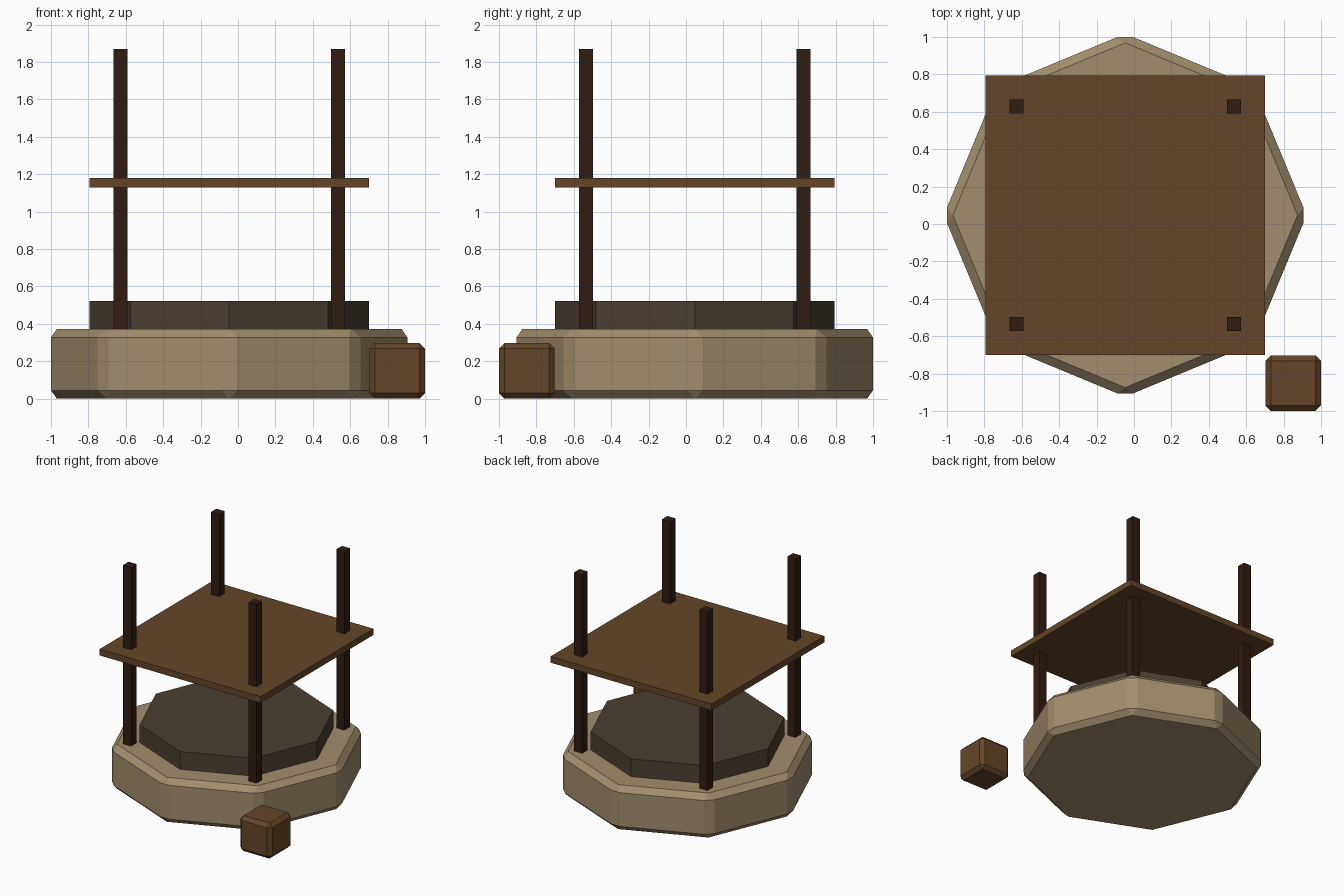
import bpy
from math import pi

if "Cube" in bpy.data.objects:
    bpy.data.objects.remove(bpy.data.objects["Cube"])

CX, CY = -0.047, 0.047   # centre of the stone ring and posts


def material(name, rgb):
    m = bpy.data.materials.new(name)
    m.diffuse_color = (*rgb, 1)
    m.use_nodes = True
    m.node_tree.nodes["Principled BSDF"].inputs["Base Color"].default_value = m.diffuse_color
    return m


STONE = material("stone", (0.36, 0.27, 0.15))
DARK_STONE = material("dark_stone", (0.07, 0.05, 0.03))
WOOD = material("wood", (0.13, 0.06, 0.02))
DARK_WOOD = material("dark_wood", (0.03, 0.012, 0.006))


def finish(name, mat, bevel):
    ob = bpy.context.object
    ob.name = name
    ob.data.materials.append(mat)
    if bevel:
        b = ob.modifiers.new("bevel", 'BEVEL')
        b.width = bevel
        b.segments = 1
        b.limit_method = 'ANGLE'
    return ob


def box(name, x, y, z0, z1, size, mat, bevel=0):
    bpy.ops.mesh.primitive_cube_add(size=1, location=(x, y, (z0 + z1) / 2))
    ob = finish(name, mat, bevel)
    ob.dimensions = (size, size, z1 - z0)
    bpy.ops.object.transform_apply(location=False, rotation=False, scale=True)


def octagon(name, radius, z0, z1, mat, bevel=0):
    bpy.ops.mesh.primitive_cylinder_add(
        vertices=8, radius=radius, depth=z1 - z0, location=(CX, CY, (z0 + z1) / 2))
    finish(name, mat, bevel)


# Stone base with the darker drum on top
octagon("stone_base", 0.97, 0, 0.373, STONE, 0.045)
octagon("inner_drum", 0.747, 0.373, 0.522, DARK_STONE)

# Four corner posts
for sx, side in ((-1, "left"), (1, "right")):
    for sy, end in ((-1, "front"), (1, "back")):
        box(f"{end}_{side}_post", CX + sx * 0.582, CY + sy * 0.582,
            0.373, 1.87, 0.075, DARK_WOOD)

# Flat roof board pierced by the posts
box("roof_board", CX, CY, 1.128, 1.181, 1.493, WOOD)

# Small crate on the ground
box("crate", 0.851, -0.851, 0, 0.298, 0.298, WOOD, 0.03)
